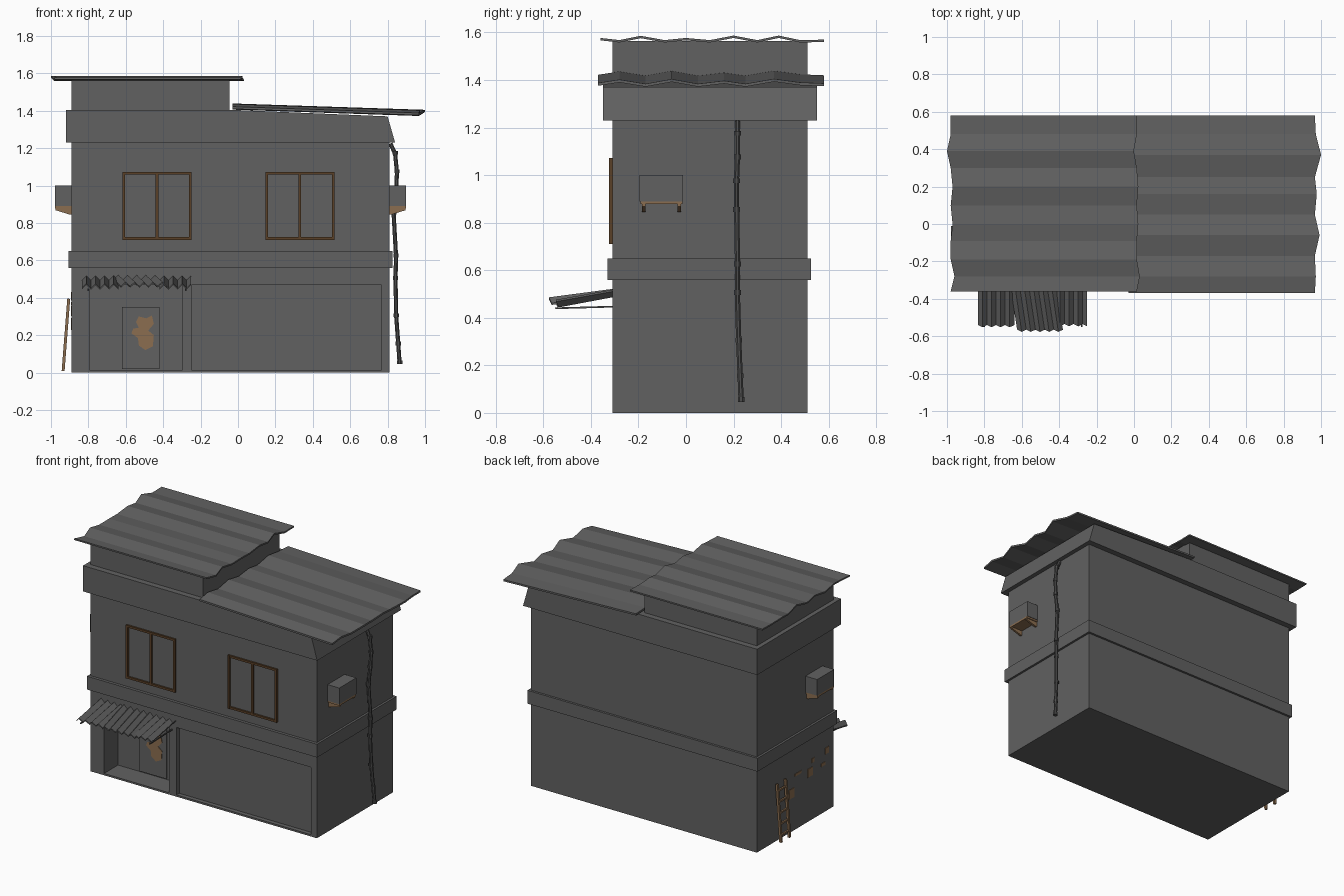
import bpy, bmesh, math
from mathutils import Vector

if "Cube" in bpy.data.objects:
    bpy.data.objects.remove(bpy.data.objects["Cube"])


def material(name, rgb):
    m = bpy.data.materials.new(name)
    m.diffuse_color = (*rgb, 1)
    m.use_nodes = True
    m.node_tree.nodes["Principled BSDF"].inputs["Base Color"].default_value = m.diffuse_color
    return m


GREY = material("concrete_grey", (0.12, 0.12, 0.12))
DARK = material("pipe_grey", (0.075, 0.075, 0.075))
RUST = material("rusty_brown", (0.26, 0.155, 0.08))
FRAME = material("dark_wood", (0.10, 0.05, 0.02))


def mesh_object(name, verts, faces, mat):
    me = bpy.data.meshes.new(name)
    me.from_pydata([tuple(v) for v in verts], [], faces)
    bm = bmesh.new()
    bm.from_mesh(me)
    bmesh.ops.recalc_face_normals(bm, faces=bm.faces)
    bm.to_mesh(me)
    bm.free()
    ob = bpy.data.objects.new(name, me)
    bpy.context.collection.objects.link(ob)
    me.materials.append(mat)
    return ob


def prism(name, base, offset, mat):
    """Extrude a closed outline of 3D points along an offset."""
    n = len(base)
    off = Vector(offset)
    verts = [Vector(p) for p in base] + [Vector(p) + off for p in base]
    faces = [list(range(n)), list(range(2 * n - 1, n - 1, -1))]
    faces += [[i, (i + 1) % n, n + (i + 1) % n, n + i] for i in range(n)]
    return mesh_object(name, verts, faces, mat)


def box(name, x0, x1, y0, y1, z0, z1, mat=GREY):
    base = [(x0, y0, z0), (x1, y0, z0), (x1, y1, z0), (x0, y1, z0)]
    return prism(name, base, (0, 0, z1 - z0), mat)


def beam(name, a, b, w, mat, sides=4):
    """Straight bar between two points."""
    a, b = Vector(a), Vector(b)
    d = (b - a).normalized()
    u = d.cross(Vector((0, 1, 0) if abs(d.y) < 0.9 else (0, 0, 1))).normalized()
    v = d.cross(u)
    ring = []
    for i in range(sides):
        t = 2 * math.pi * (i + 0.5) / sides
        ring.append(a + (u * math.cos(t) + v * math.sin(t)) * w)
    return prism(name, ring, b - a, mat)


def cut(target, *bounds):
    cutter = box("cutter", *bounds)
    cutter.hide_render = True
    m = target.modifiers.new("cut", 'BOOLEAN')
    m.operation, m.solver, m.object = 'DIFFERENCE', 'EXACT', cutter
    bpy.context.view_layer.objects.active = target
    bpy.ops.object.modifier_apply(modifier=m.name)
    bpy.data.objects.remove(cutter)


def sheet(name, rows, thick, mat=GREY):
    """Corrugated sheet: rows are (start point, end point) pairs along the folds."""
    verts, faces = [], []
    for a, b in rows:
        for p in (a, b):
            verts += [Vector(p), Vector(p) - Vector((0, 0, thick))]
    n = len(rows)
    for i in range(n - 1):
        k, j = 4 * i, 4 * i + 4
        faces += [[k, k + 2, j + 2, j], [k + 1, j + 1, j + 3, k + 3],
                  [k, j, j + 1, k + 1], [k + 2, k + 3, j + 3, j + 2]]
    faces += [[0, 1, 3, 2], [4 * n - 4, 4 * n - 2, 4 * n - 1, 4 * n - 3]]
    return mesh_object(name, verts, faces, mat)


# Main walls with the door alcove and the shallow shutter recess
walls = box("walls", -0.89, 0.81, -0.31, 0.51, 0, 1.25)
cut(walls, -0.79, -0.30, -0.40, -0.16, 0.012, 0.47)
cut(walls, -0.245, 0.765, -0.40, -0.28, 0.012, 0.47)

# Band between the floors
box("floor_band", -0.905, 0.825, -0.33, 0.525, 0.56, 0.65)

# Parapet with a slanted right end
prism("parapet", [(-0.92, -0.35, 1.23), (0.84, -0.35, 1.23), (0.80, -0.35, 1.37),
                  (-0.04, -0.35, 1.405), (-0.92, -0.35, 1.405)], (0, 0.9, 0), GREY)

# Attic box
box("attic", -0.89, -0.045, -0.31, 0.51, 1.39, 1.565)

# Corrugated roofs: (y, z, ragged end shift) per fold
upper = [(-.36, 1.577, 0), (-.28, 1.568, .02), (-.19, 1.586, 0), (-.09, 1.568, .0),
         (.0, 1.577, .01), (.10, 1.568, 0), (.20, 1.587, .01), (.30, 1.568, 0),
         (.39, 1.587, -.02), (.48, 1.568, 0), (.58, 1.57, 0)]
sheet("upper_roof", [((-0.98 + s, y, z), (0.015 + s * .8, y, z)) for y, z, s in upper], 0.01)
lower = [(-.37, 1.388, 0), (-.28, 1.402, .005), (-.17, 1.384, 0), (-.06, 1.404, .025),
         (.05, 1.384, 0), (.16, 1.397, .01), (.25, 1.384, 0), (.37, 1.405, .033),
         (.48, 1.39, .005), (.58, 1.386, 0)]
sheet("lower_roof", [((-0.03, y, z + 0.034), (0.967 + s, y, z)) for y, z, s in lower], 0.012)

# Door in the alcove, with a rust stain
box("door", -0.62, -0.42, -0.17, -0.158, 0.02, 0.35)
stain = [(-.57, .21), (-.56, .235), (-.53, .24), (-.545, .27), (-.53, .30), (-.49, .29),
         (-.46, .305), (-.45, .26), (-.48, .225), (-.45, .20), (-.455, .14),
         (-.495, .12), (-.53, .145), (-.535, .185)]
prism("door_stain", [(x, -0.17, z) for x, z in stain], (0, -0.004, 0), RUST)

# Windows
for i, x in enumerate((-0.433, 0.331)):
    n = f"window_{i + 1}"
    w, t = 0.185, 0.014
    for s in (-1, 0, 1):
        c = x + s * (w - t / 2)
        box(n + "_upright", c - t / 2, c + t / 2, -0.323, -0.305, 0.71, 1.072, FRAME)
    for z in (0.71, 1.072 - t):
        box(n + "_rail", x - w, x + w, -0.322, -0.305, z, z + t, FRAME)

# Awning made of three corrugated sheets
def awning(name, x0, x1, skew, y1, z0, z1, folds):
    rows = []
    for i in range(folds + 1):
        x = x0 + (x1 - x0) * i / folds
        h = 0.024 if i % 2 else 0
        rows.append(((x, -0.305, z0 + h), (x + skew, y1 - (0.012 if i % 2 else 0), z1 + h)))
    return sheet(name, rows, 0.008)


awning("awning_left", -0.835, -0.64, 0, -0.54, 0.495, 0.452, 8)
awning("awning_middle", -0.665, -0.42, 0.04, -0.565, 0.498, 0.462, 10)
awning("awning_right", -0.42, -0.25, 0, -0.535, 0.495, 0.452, 7)
for x in (-0.80, -0.28):
    beam("awning_bracket", (x, -0.30, 0.447), (x, -0.55, 0.44), 0.005, DARK)

# Air conditioners on bracket shelves, one on each side
for s, wall in ((1, 0.81), (-1, -0.89)):
    a, b = sorted((wall - s * 0.005, wall + s * 0.088))
    box("air_conditioner", a, b, -0.195, -0.012, 0.89, 1.0)
    box("unit_shelf", a, b, -0.192, -0.015, 0.878, 0.89, RUST)
    for y in (-0.185, -0.035):
        prism("shelf_bracket", [(wall, y, 0.88), (wall + s * 0.085, y, 0.88),
                                (wall + s * 0.085, y, 0.868), (wall + s * 0.01, y, 0.845),
                                (wall, y, 0.845)], (0, 0.014, 0), RUST)

# Bent drain pipe with collars
path = [(.815, .217, 1.225), (.84, .216, 1.17), (.85, .216, 1.07), (.845, .212, .97),
        (.832, .213, .85), (.845, .217, .62), (.842, .216, .50), (.846, .222, .30),
        (.857, .228, .15), (.864, .232, .05)]
for a, b in zip(path, path[1:]):
    beam("drain_pipe", a, b, 0.012, DARK, 8)
for p in path[1:]:
    beam("pipe_collar", (p[0], p[1], p[2] - .004), (p[0], p[1], p[2] + .016), 0.0155, DARK, 8)

# Ladder leaning on the left wall
foot, top = Vector((-0.935, 0, 0.008)), Vector((-0.905, 0, 0.395))
for y in (0.225, 0.315):
    d = Vector((0, y, 0))
    beam("ladder_rail", foot + d, top + d, 0.011, RUST)
for i in range(5):
    p = foot.lerp(top, 0.12 + 0.19 * i)
    beam("ladder_rung", p + Vector((0, 0.225, 0)), p + Vector((0, 0.315, 0)), 0.008, RUST)

# Rust stains on the left wall: (y, z, half width, half height)
for y, z, w, h in ((.14, .26, .04, .045), (.07, .37, .05, .012), (-.06, .33, .04, .04),
                   (-.09, .40, .02, .02), (-.20, .33, .03, .015), (-.24, .41, .03, .03)):
    ring = []
    for k in range(8):
        t = math.tau * k / 8
        r = 1.0 if k % 2 else 0.7
        ring.append((-0.889, y + math.cos(t) * w * r, z + math.sin(t) * h * r))
    prism("wall_stain", ring, (-0.005, 0, 0), RUST)
